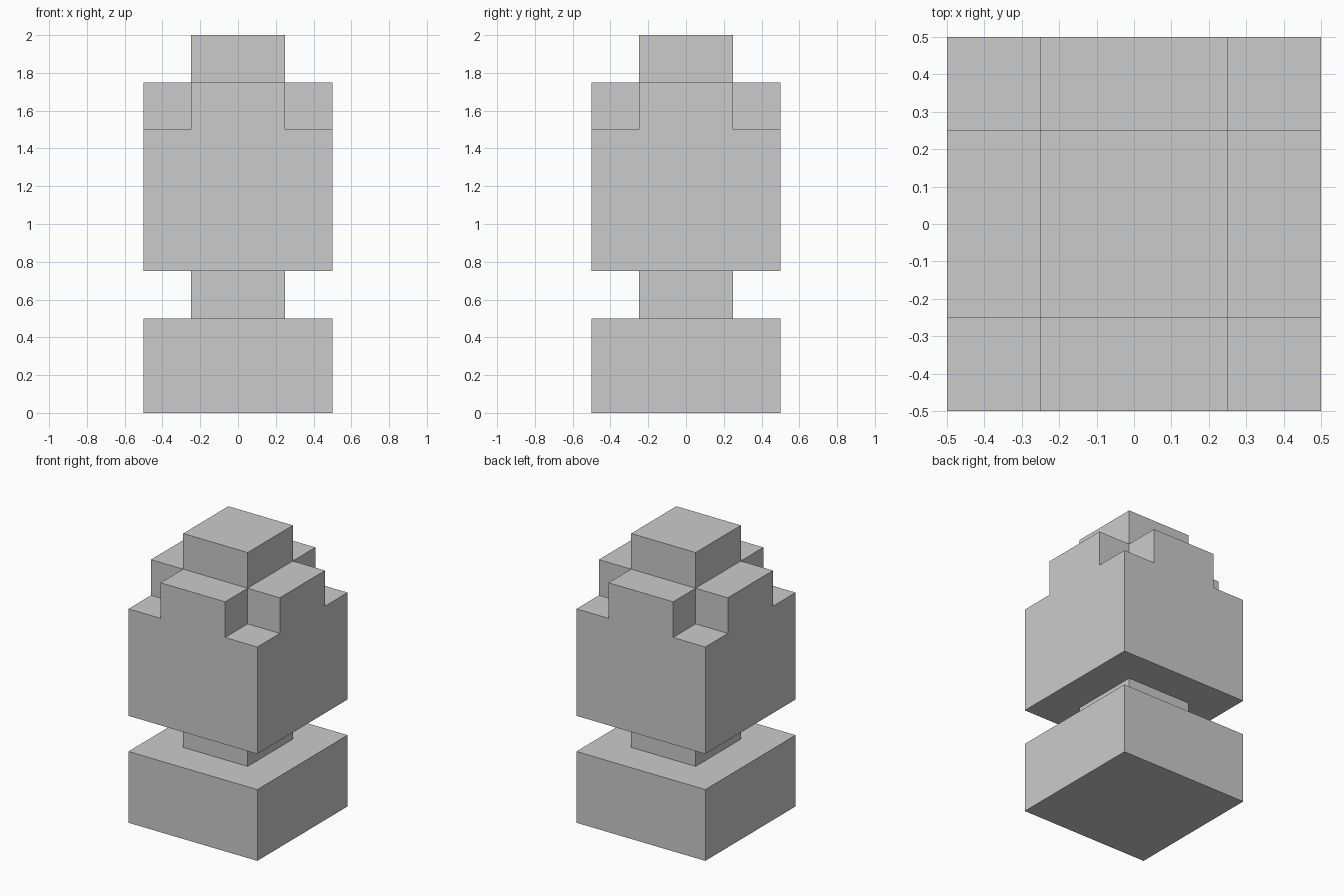
import bpy
import bmesh

old = bpy.data.objects.get("Cube")
if old:
    bpy.data.objects.remove(old, do_unlink=True)

# Single plain grey
GREY = (0.6, 0.6, 0.6, 1.0)
grey = bpy.data.materials.new("plain_grey")
grey.use_nodes = True
grey.diffuse_color = GREY
bsdf = next(n for n in grey.node_tree.nodes if n.type == 'BSDF_PRINCIPLED')
bsdf.inputs["Base Color"].default_value = GREY

WIDE, NARROW = 0.5, 0.25  # half widths


def finish(name, bm):
    """Turn a bmesh into a named flat-shaded object."""
    bmesh.ops.recalc_face_normals(bm, faces=bm.faces)
    mesh = bpy.data.meshes.new(name)
    bm.to_mesh(mesh)
    bm.free()
    mesh.materials.append(grey)
    obj = bpy.data.objects.new(name, mesh)
    bpy.context.collection.objects.link(obj)
    return obj


def block(name, half, bottom, top):
    """Square block between two heights."""
    bm = bmesh.new()
    bmesh.ops.create_cube(bm, size=1)
    for v in bm.verts:
        v.co.x *= 2 * half
        v.co.y *= 2 * half
        v.co.z = top if v.co.z > 0 else bottom
    return finish(name, bm)


def raise_faces(bm, faces, height, keep):
    """Extrude faces straight up and return the raised faces."""
    result = bmesh.ops.extrude_face_region(bm, geom=faces, use_keep_orig=keep)
    moved = result["geom"]
    verts = [g for g in moved if isinstance(g, bmesh.types.BMVert)]
    bmesh.ops.translate(bm, verts=verts, vec=(0, 0, height))
    if not keep:
        spare = [f for f in faces if f.is_valid]
        bmesh.ops.delete(bm, geom=spare, context='FACES')
    return [g for g in moved if isinstance(g, bmesh.types.BMFace)]


# Base and neck
block("base", WIDE, 0, 0.5)
block("neck", NARROW, 0.5, 0.75)

# Body with a raised cross and four stepped-down corners
bm = bmesh.new()
bmesh.ops.create_grid(bm, x_segments=3, y_segments=3, size=WIDE)
for v in bm.verts:
    for axis in (0, 1):
        if abs(v.co[axis]) < 0.4:
            v.co[axis] = NARROW if v.co[axis] > 0 else -NARROW
    v.co.z = 0.75
top = raise_faces(bm, bm.faces[:], 0.75, True)
cross = [f for f in top
         if min(abs(c) for c in f.calc_center_median().xy) < 0.1]
raise_faces(bm, cross, 0.25, False)
bmesh.ops.recalc_face_normals(bm, faces=bm.faces)
bmesh.ops.dissolve_limit(bm, angle_limit=0.01, verts=bm.verts, edges=bm.edges)
finish("body", bm)

# Cap on the centre of the cross
block("cap", NARROW, 1.75, 2.0)
